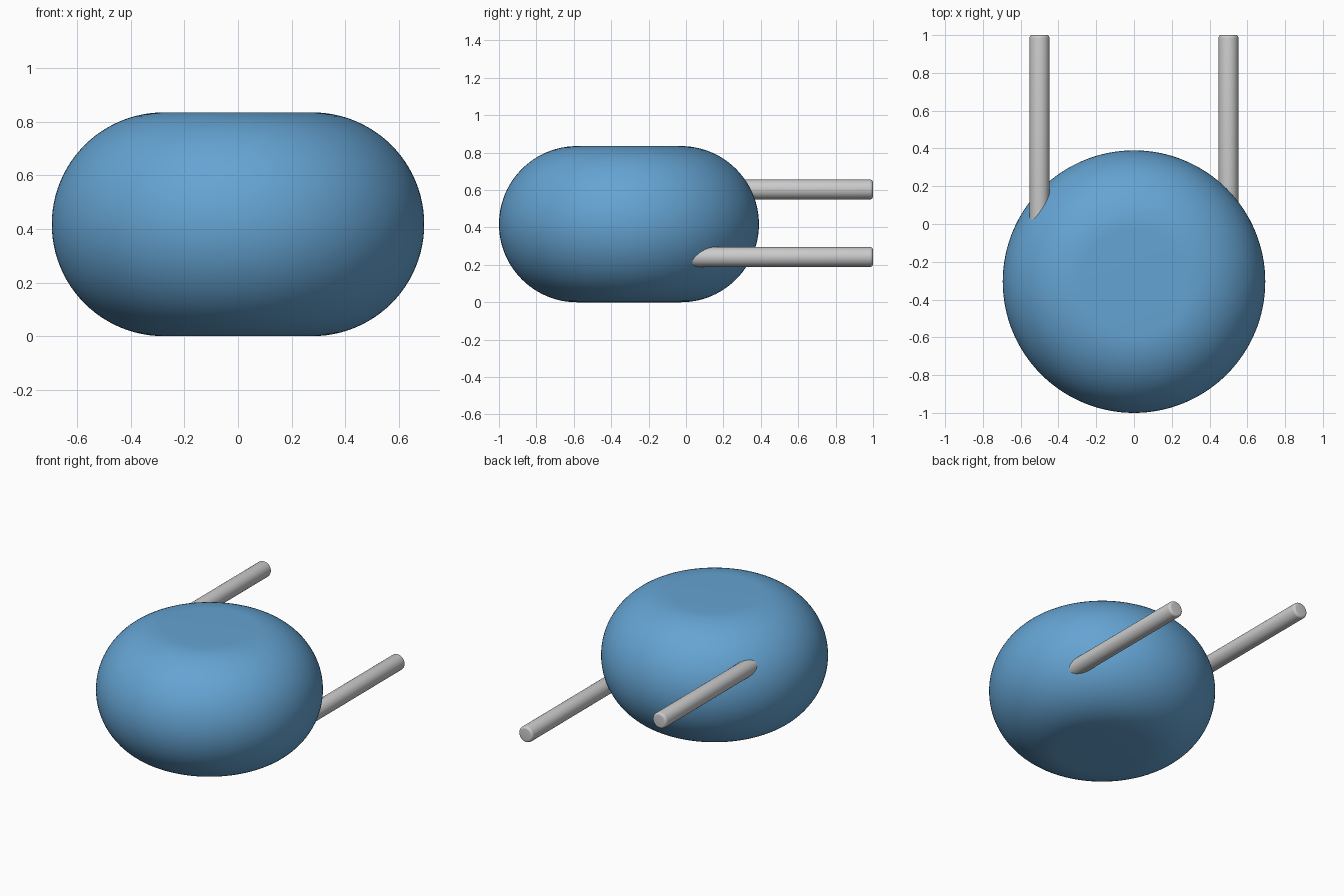
import bpy, bmesh, math
from mathutils import Matrix, Vector

if "Cube" in bpy.data.objects:
    bpy.data.objects.remove(bpy.data.objects["Cube"])

R, H, CY = 0.695, 0.835, -0.305   # body radius, height, centre y


def material(name, rgb):
    m = bpy.data.materials.new(name)
    m.diffuse_color = (*rgb, 1)
    m.use_nodes = True
    m.node_tree.nodes["Principled BSDF"].inputs["Base Color"].default_value = m.diffuse_color
    return m


def finish(bm, name, angle=35):
    bmesh.ops.recalc_face_normals(bm, faces=bm.faces[:])
    me = bpy.data.meshes.new(name)
    bm.to_mesh(me)
    bm.free()
    ob = bpy.data.objects.new(name, me)
    bpy.context.collection.objects.link(ob)
    bpy.ops.object.select_all(action='DESELECT')
    ob.select_set(True)
    bpy.context.view_layer.objects.active = ob
    bpy.ops.object.shade_smooth_by_angle(angle=math.radians(angle))
    return ob


def lathe(name, profile, segs, matrix):
    """Spin an (r, z) profile that starts and ends on flat caps."""
    bm = bmesh.new()
    rings = [[bm.verts.new((r * math.cos(2 * math.pi * i / segs),
                            r * math.sin(2 * math.pi * i / segs), z))
              for i in range(segs)] for r, z in profile]
    for a, b in zip(rings, rings[1:]):
        for i in range(segs):
            j = (i + 1) % segs
            bm.faces.new((a[i], a[j], b[j], b[i]))
    bm.faces.new(rings[0][::-1])
    bm.faces.new(rings[-1])
    bmesh.ops.transform(bm, matrix=matrix, verts=bm.verts[:])
    return finish(bm, name)


def arc(cr, cz, rad, a0, a1, n):
    return [(cr + rad * math.cos(math.radians(a0 + (a1 - a0) * i / n)),
             cz + rad * math.sin(math.radians(a0 + (a1 - a0) * i / n)))
            for i in range(n + 1)]


# Rounded body: disc with a full half-round rim
body = lathe("body", arc(R - H / 2, H / 2, H / 2, -90, 90, 48), 128,
             Matrix.Translation((0, CY, 0)))
body.data.materials.append(material("blue", (0.13, 0.37, 0.65)))

# Two rods with softened ends, low on the right and high on the left
rod_r, soft, length = 0.053, 0.016, 1.0
rod_profile = (arc(rod_r - soft, soft, soft, -90, 0, 5)
               + arc(rod_r - soft, length - soft, soft, 0, 90, 5))
for name, x, z in (("right_rod", 0.5, 0.242), ("left_rod", -0.5, 0.603)):
    lathe(name, rod_profile, 48,
          Matrix.Translation((x, 0, z)) @ Matrix.Rotation(math.radians(-90), 4, 'X'))
